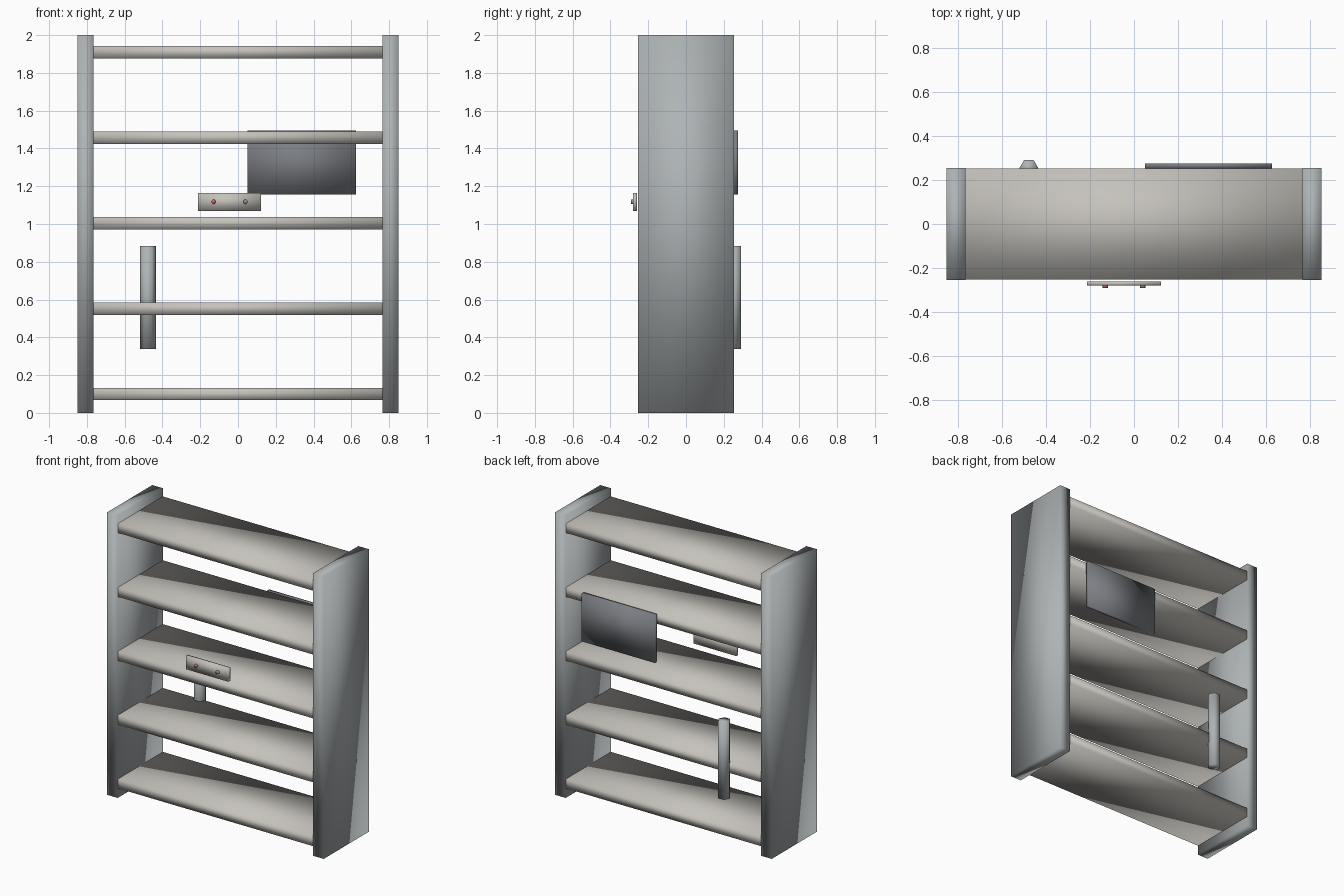
import bpy
import math

if "Cube" in bpy.data.objects:
    bpy.data.objects.remove(bpy.data.objects["Cube"])


def material(name, rgb):
    m = bpy.data.materials.new(name)
    m.diffuse_color = (*rgb, 1)
    m.use_nodes = True
    m.node_tree.nodes["Principled BSDF"].inputs["Base Color"].default_value = m.diffuse_color
    return m


PANEL = material("cool_grey", (0.42, 0.45, 0.46))
SHELF = material("warm_grey", (0.56, 0.54, 0.50))
DARK = material("dark_grey", (0.20, 0.21, 0.23))
RED = material("red", (0.55, 0.15, 0.15))
GREEN = material("grey_green", (0.25, 0.32, 0.26))


def finish(ob, name, mat):
    ob.name = name
    ob.data.materials.append(mat)
    bpy.ops.object.transform_apply(location=False, rotation=True, scale=True)
    bpy.ops.object.shade_smooth()
    return ob


def box(name, x, y, z, mat):
    """Box from (min, max) ranges on each axis, softly shaded."""
    spans = (x, y, z)
    bpy.ops.mesh.primitive_cube_add(size=1, location=[(a + b) / 2 for a, b in spans])
    ob = bpy.context.object
    ob.scale = [b - a for a, b in spans]
    return finish(ob, name, mat)


def rod(name, sides, radius, depth, location, rotation, mat):
    bpy.ops.mesh.primitive_cylinder_add(vertices=sides, radius=radius, depth=depth,
                                        location=location, rotation=rotation)
    return finish(bpy.context.object, name, mat)


# Upright side panels
for side, x in (("left", (-0.85, -0.765)), ("right", (0.765, 0.85))):
    box(f"side_panel_{side}", x, (-0.254, 0.254), (0, 2), PANEL)

# Five evenly spaced shelves, housed in the side panels
for i in range(5):
    z = 0.1 + i * 0.4525
    box(f"shelf_{i + 1}", (-0.848, 0.848), (-0.252, 0.252), (z - 0.033, z + 0.033), SHELF)

# Back plate
box("back_plate", (0.05, 0.625), (0.252, 0.275), (1.155, 1.494), DARK)

# Hexagonal handle at the back, one flat facing outward
rod("back_handle", 6, 0.0425, 0.546, (-0.477, 0.254, 0.611), (0, 0, math.radians(30)), PANEL)

# Front control strip with two small buttons
box("control_strip", (-0.213, 0.122), (-0.28, -0.26), (1.07, 1.165), SHELF)
for name, x, mat in (("button_left", -0.13, RED), ("button_right", 0.04, GREEN)):
    rod(name, 12, 0.012, 0.02, (x, -0.281, 1.118), (math.radians(90), 0, 0), mat)
